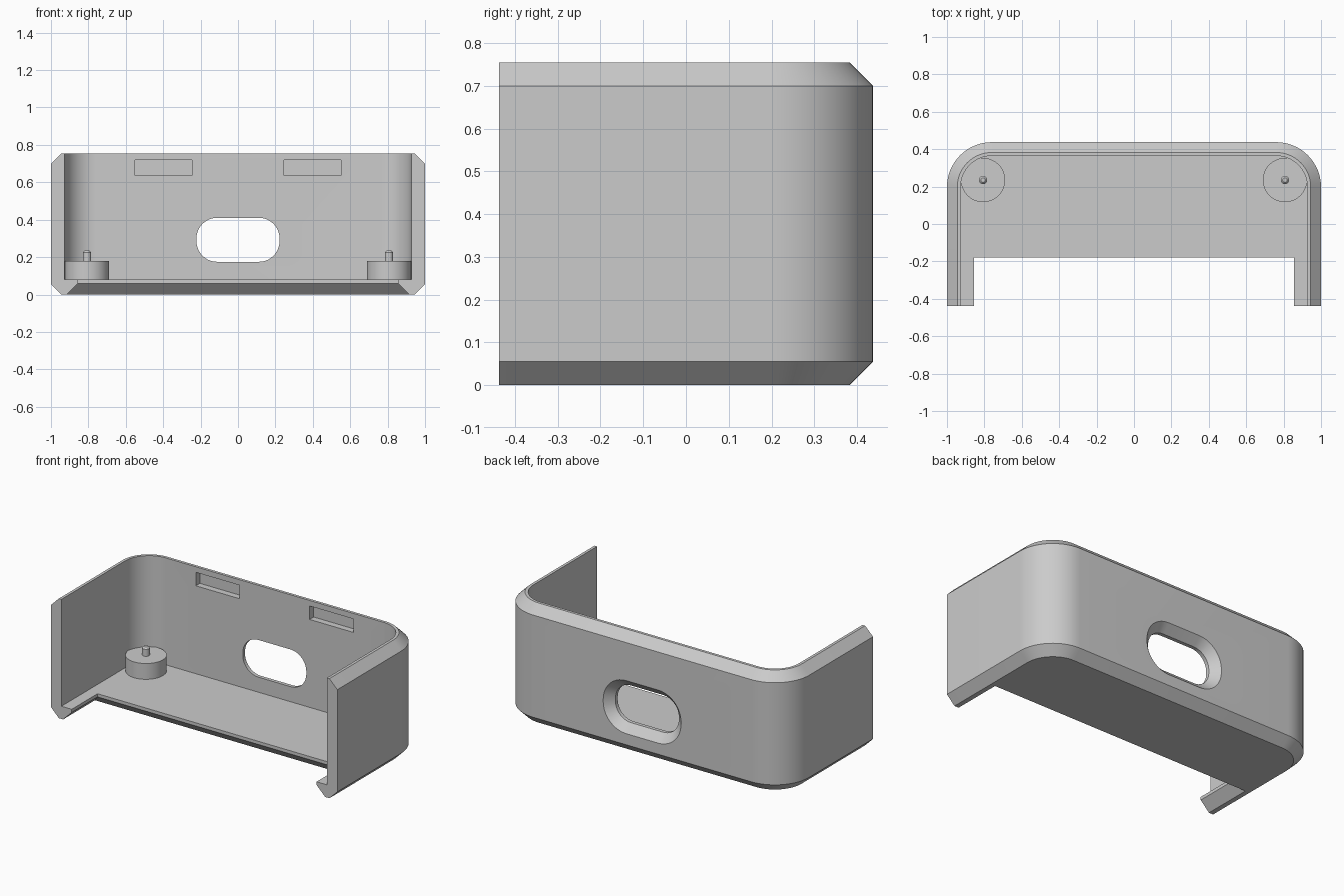
import bpy, bmesh
from math import sin, cos, pi

cube = bpy.data.objects.get("Cube")
if cube:
    bpy.data.objects.remove(cube, do_unlink=True)

grey = bpy.data.materials.new("plain grey")
grey.use_nodes = True
COLOUR = (0.6, 0.6, 0.6, 1)
grey.diffuse_color = COLOUR
grey.node_tree.nodes["Principled BSDF"].inputs["Base Color"].default_value = COLOUR


def loft(name, rings):
    """Closed solid through a list of matching point rings."""
    bm = bmesh.new()
    rows = [[bm.verts.new(p) for p in ring] for ring in rings]
    n = len(rows[0])
    for a, b in zip(rows, rows[1:]):
        for i in range(n):
            j = (i + 1) % n
            bm.faces.new((a[i], a[j], b[j], b[i]))
    bm.faces.new(rows[0])
    bm.faces.new(rows[-1])
    bmesh.ops.recalc_face_normals(bm, faces=bm.faces)
    mesh = bpy.data.meshes.new(name)
    bm.to_mesh(mesh)
    bm.free()
    mesh.materials.append(grey)
    obj = bpy.data.objects.new(name, mesh)
    bpy.context.collection.objects.link(obj)
    return obj


def arc(cx, cy, r, start, end, steps):
    return [(cx + r * cos(start + (end - start) * i / steps),
             cy + r * sin(start + (end - start) * i / steps)) for i in range(steps + 1)]


def select(obj):
    bpy.ops.object.select_all(action='DESELECT')
    obj.select_set(True)
    bpy.context.view_layer.objects.active = obj


def cut(obj, cutter):
    mod = obj.modifiers.new("cut", 'BOOLEAN')
    mod.operation, mod.solver, mod.object = 'DIFFERENCE', 'EXACT', cutter
    select(obj)
    bpy.ops.object.modifier_apply(modifier=mod.name)
    bpy.data.objects.remove(cutter, do_unlink=True)


def smooth(obj):
    select(obj)
    bpy.ops.object.shade_smooth_by_angle(angle=pi / 6)


BACK, FRONT, RADIUS = 0.4375, -0.4375, 0.24
CHAMFER, WALL, HEIGHT, FLOOR = 0.055, 0.073, 0.755, 0.08


def u_ring(inset, z, front=FRONT):
    """Plan outline with rounded back corners and a straight open front."""
    r, cx, cy = RADIUS - inset, 1 - RADIUS, BACK - RADIUS
    plan = [(1 - inset, front)] + arc(cx, cy, r, 0, pi / 2, 16)
    plan += arc(-cx, cy, r, pi / 2, pi, 16) + [(inset - 1, front)]
    return [(x, y, z) for x, y in plan]


def box_ring(half, front, back, z):
    return [(half, front, z), (half, back, z), (-half, back, z), (-half, front, z)]


def slot_ring(grow, y):
    """Rounded opening outline in the back wall."""
    r, cx, cz = 0.11 + grow, 0.112, 0.0075
    pts = []
    for k, (sx, sz) in enumerate(((1, 1), (-1, 1), (-1, -1), (1, -1))):
        pts += arc(sx * cx, 0.2925 + sz * cz, r, k * pi / 2, (k + 1) * pi / 2, 10)
    return [(x, y, z) for x, z in pts]


# Chamfered outer shell
shell = loft("shell", [u_ring(CHAMFER, 0), u_ring(0, CHAMFER),
                       u_ring(0, HEIGHT - CHAMFER), u_ring(CHAMFER, HEIGHT)])

# Inner cavity, open at the front and top
cut(shell, loft("cavity_cutter", [u_ring(WALL, FLOOR, -0.6), u_ring(WALL, 1, -0.6)]))

# Front floor notch, undercut along its lower edge
cut(shell, loft("notch_cutter", [box_ring(0.935, -0.6, -0.1, -0.02),
                                 box_ring(0.855, -0.6, -0.18, 0.06),
                                 box_ring(0.855, -0.6, -0.18, 0.12)]))

# Back opening, flared outward
cut(shell, loft("opening_cutter", [slot_ring(0, 0.3), slot_ring(0, BACK - 0.05),
                                   slot_ring(0.05, BACK), slot_ring(0.07, BACK + 0.02)]))

# Latch recesses inside the back wall
for side in (-1, 1):
    recess = loft("recess_cutter", [[(side * x, y, z) for x, y in
                  ((0.245, 0.3), (0.55, 0.3), (0.55, 0.405), (0.245, 0.405))]
                  for z in (0.635, 0.72)])
    cut(shell, recess)
smooth(shell)

# Corner posts with locating pins
for side, label in ((1, "left"), (-1, "right")):
    def disc(r, z):
        return [(x, y, z) for x, y in arc(side * 0.807, 0.235, r, 0, 2 * pi, 48)[:-1]]
    smooth(loft(label + "_post", [disc(0.118, FLOOR - 0.01), disc(0.118, 0.18)]))
    smooth(loft(label + "_pin", [disc(0.022, 0.17), disc(0.022, 0.225), disc(0.012, 0.235)]))
